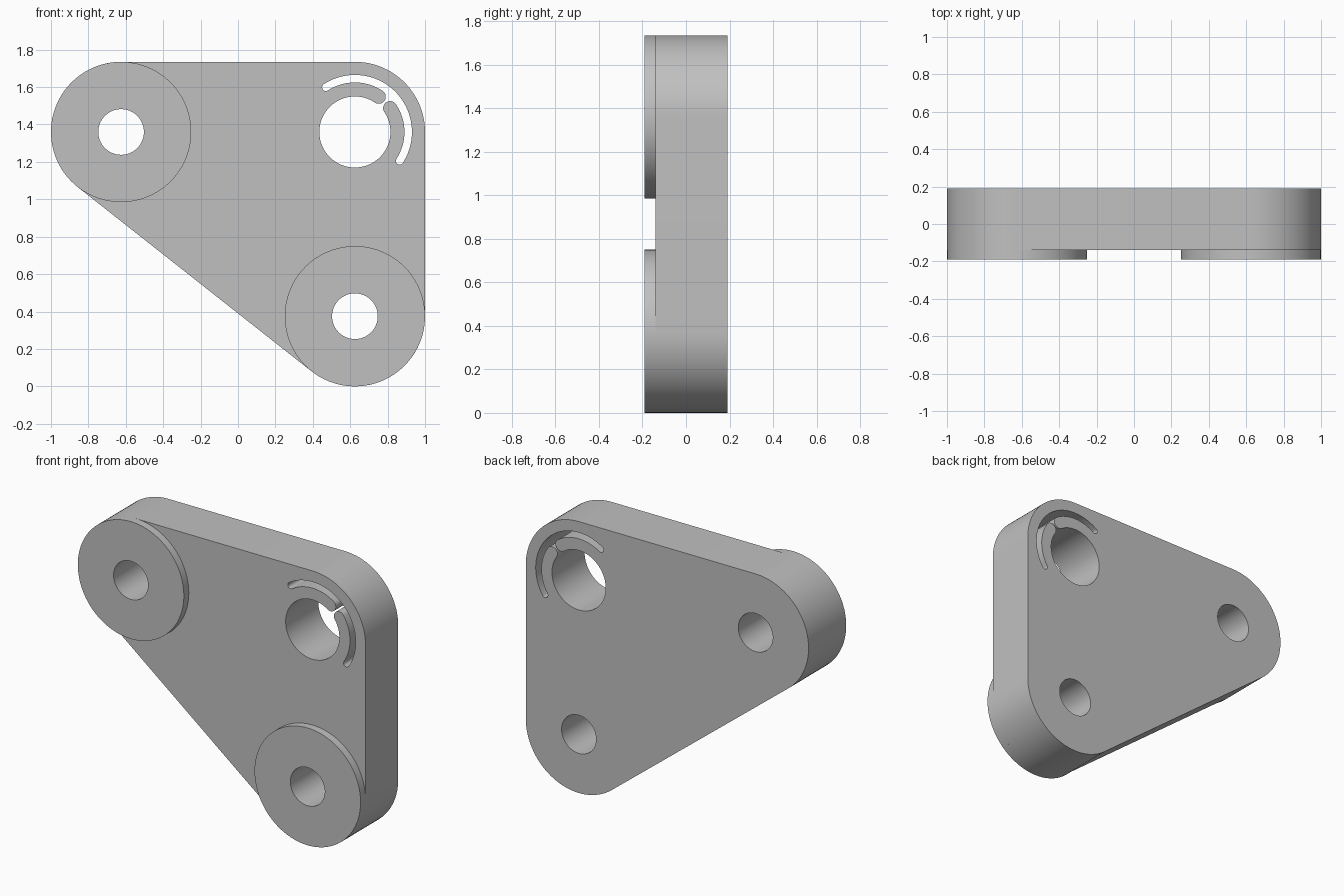
import bpy, bmesh
from math import cos, sin, radians, degrees, atan2, pi, ceil
from mathutils import Matrix

cube = bpy.data.objects.get("Cube")
if cube:
    bpy.data.objects.remove(cube, do_unlink=True)

grey = bpy.data.materials.new("plain_grey")
grey.use_nodes = True
colour = (0.53, 0.53, 0.53, 1)
grey.diffuse_color = colour
grey.node_tree.nodes["Principled BSDF"].inputs["Base Color"].default_value = colour

# Layout in the front plane (x, z)
LEFT_TOP, RIGHT_TOP, RIGHT_LOW = (-0.625, 1.36), (0.625, 1.36), (0.625, 0.375)
CORNER_R, BOLT_R, BORE_R = 0.375, 0.122, 0.19
FRONT, STEP, BACK = -0.19, -0.14, 0.19


def polar(centre, radius, angle):
    a = radians(angle)
    return (centre[0] + radius * cos(a), centre[1] + radius * sin(a))


def arc(centre, radius, start, end, step=4):
    n = max(8, ceil(abs(end - start) / step))
    return [polar(centre, radius, start + (end - start) * i / n) for i in range(n + 1)]


def circle(centre, radius):
    return arc(centre, radius, 0, 360)[:-1]


def slab(name, loops, y_front, y_back):
    """Extrude a filled outline with holes between two depths."""
    curve = bpy.data.curves.new(name + "_profile", 'CURVE')
    curve.dimensions = '2D'
    curve.fill_mode = 'BOTH'
    curve.extrude = (y_back - y_front) / 2
    for loop in loops:
        # Drop repeated points where arcs join
        pts = [p for i, p in enumerate(loop)
               if abs(p[0] - loop[i - 1][0]) + abs(p[1] - loop[i - 1][1]) > 1e-5]
        spline = curve.splines.new('POLY')
        spline.points.add(len(pts) - 1)
        for point, (x, z) in zip(spline.points, pts):
            point.co = (x, z, 0, 1)
        spline.use_cyclic_u = True
    temp = bpy.data.objects.new(name + "_profile", curve)
    bpy.context.scene.collection.objects.link(temp)
    graph = bpy.context.evaluated_depsgraph_get()
    mesh = bpy.data.meshes.new_from_object(temp.evaluated_get(graph))
    bpy.data.objects.remove(temp, do_unlink=True)
    bpy.data.curves.remove(curve)

    # Stand the slab upright and weld its seams
    mesh.transform(Matrix.Translation((0, (y_front + y_back) / 2, 0)) @ Matrix.Rotation(pi / 2, 4, 'X'))
    bm = bmesh.new()
    bm.from_mesh(mesh)
    bmesh.ops.remove_doubles(bm, verts=bm.verts, dist=1e-5)
    bmesh.ops.recalc_face_normals(bm, faces=bm.faces)
    bm.to_mesh(mesh)
    bm.free()
    mesh.name = name
    mesh.materials.clear()
    mesh.materials.append(grey)
    obj = bpy.data.objects.new(name, mesh)
    bpy.context.scene.collection.objects.link(obj)
    bpy.ops.object.select_all(action='DESELECT')
    obj.select_set(True)
    bpy.context.view_layer.objects.active = obj
    bpy.ops.object.shade_smooth_by_angle(angle=radians(30))
    return obj


# Rounded triangular outline
slope = degrees(atan2(RIGHT_LOW[0] - LEFT_TOP[0], LEFT_TOP[1] - RIGHT_LOW[1])) + 180
outline = (arc(RIGHT_TOP, CORNER_R, 0, 90)
           + arc(LEFT_TOP, CORNER_R, 90, slope)
           + arc(RIGHT_LOW, CORNER_R, slope, 360))

# Bore with two spring arms, freed by a curved slot and a split between the tips
SLOT_IN, SLOT_OUT = 0.265, 0.305
slot_mid, slot_r = (SLOT_IN + SLOT_OUT) / 2, (SLOT_OUT - SLOT_IN) / 2
arm_mid, arm_r = (BORE_R + SLOT_IN) / 2, (SLOT_IN - BORE_R) / 2
low, high = -33, 123
tip_a, tip_b = 45 + 10.9, 45 - 10.9
c = RIGHT_TOP
sprung_bore = (arc(c, SLOT_OUT, low, high)
               + arc(polar(c, slot_mid, high), slot_r, high, high + 180, 15)
               + arc(c, SLOT_IN, high, tip_a)
               + arc(polar(c, arm_mid, tip_a), arm_r, tip_a, tip_a - 180, 12)
               + arc(c, BORE_R, tip_a, tip_b + 360)
               + arc(polar(c, arm_mid, tip_b), arm_r, tip_b + 180, tip_b, 12)
               + arc(c, SLOT_IN, tip_b, low)
               + arc(polar(c, slot_mid, low), slot_r, low + 180, low + 360, 15))

slab("bracket_plate",
     [outline, circle(LEFT_TOP, BOLT_R), circle(RIGHT_LOW, BOLT_R), sprung_bore],
     STEP, BACK)

# Raised round bosses on the front face
for name, centre in (("upper_boss", LEFT_TOP), ("lower_boss", RIGHT_LOW)):
    slab(name, [circle(centre, CORNER_R), circle(centre, BOLT_R)], FRONT, STEP)
